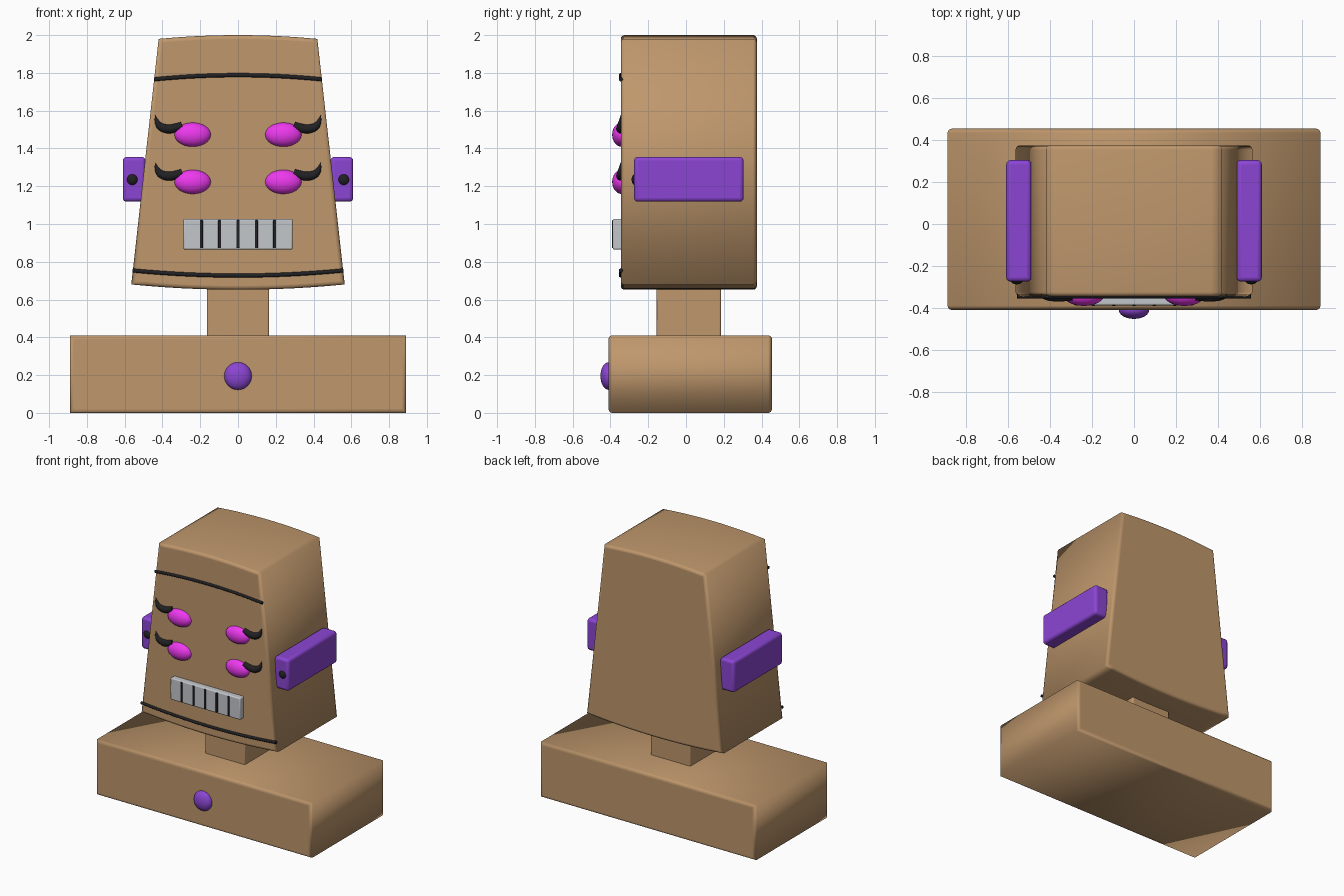
import bpy, math

if "Cube" in bpy.data.objects:
    bpy.data.objects.remove(bpy.data.objects["Cube"])


def material(name, rgb):
    m = bpy.data.materials.new(name)
    m.diffuse_color = (*rgb, 1)
    m.use_nodes = True
    m.node_tree.nodes["Principled BSDF"].inputs["Base Color"].default_value = m.diffuse_color
    return m


TAN = material("tan", (0.52, 0.31, 0.15))
PURPLE = material("purple", (0.26, 0.06, 0.65))
PINK = material("magenta", (0.85, 0.04, 0.86))
BLACK = material("black", (0.015, 0.015, 0.017))
SILVER = material("silver", (0.55, 0.57, 0.6))


def arc(half, z_end, z_mid, n=16):
    """Shallow parabola-like bow from -half to +half."""
    ts = [-1 + 2 * i / n for i in range(n + 1)]
    return [(half * t, z_mid + (z_end - z_mid) * t * t) for t in ts]


def slab(name, profile, y0, y1, mat, bevel=0.02):
    """Front-view profile extruded along y with rounded front and back rims."""
    cu = bpy.data.curves.new(name, 'CURVE')
    cu.dimensions = '2D'
    cu.fill_mode = 'BOTH'
    sp = cu.splines.new('POLY')
    sp.points.add(len(profile) - 1)
    for p, (x, z) in zip(sp.points, profile):
        p.co = (x, z, 0, 1)
    sp.use_cyclic_u = True
    cu.extrude = (y1 - y0) / 2 - bevel
    cu.bevel_depth = bevel
    cu.offset = -bevel
    cu.bevel_resolution = 3
    ob = bpy.data.objects.new(name, cu)
    ob.rotation_euler.x = math.pi / 2
    ob.location.y = (y0 + y1) / 2
    cu.materials.append(mat)
    bpy.context.collection.objects.link(ob)
    return ob


def tube(name, pts, y, mat, radius, smooth=False):
    """Round tube through (x, z, radius factor) points on the face."""
    cu = bpy.data.curves.new(name, 'CURVE')
    cu.dimensions = '3D'
    sp = cu.splines.new('NURBS' if smooth else 'POLY')
    sp.points.add(len(pts) - 1)
    for p, (x, z, r) in zip(sp.points, pts):
        p.co = (x, y, z, 1)
        p.radius = r
    if smooth:
        sp.order_u = 3
        sp.use_endpoint_u = True
        sp.resolution_u = 6
    cu.bevel_depth = radius
    cu.bevel_resolution = 3
    cu.use_fill_caps = True
    cu.materials.append(mat)
    ob = bpy.data.objects.new(name, cu)
    bpy.context.collection.objects.link(ob)
    return ob


def box(name, lo, hi, mat, bevel=0.02):
    bpy.ops.mesh.primitive_cube_add(size=1, location=[(a + b) / 2 for a, b in zip(lo, hi)])
    ob = bpy.context.object
    ob.name = name
    ob.scale = [b - a for a, b in zip(lo, hi)]
    bpy.ops.object.transform_apply(location=False, rotation=False)
    mod = ob.modifiers.new("bevel", 'BEVEL')
    mod.width = bevel
    mod.segments = 3
    ob.data.materials.append(mat)
    bpy.ops.object.shade_smooth_by_angle()
    return ob


def ellipsoid(name, loc, radii, mat):
    bpy.ops.mesh.primitive_uv_sphere_add(segments=32, ring_count=16, radius=1, location=loc)
    ob = bpy.context.object
    ob.name = name
    ob.scale = radii
    ob.data.materials.append(mat)
    bpy.ops.object.shade_smooth()
    return ob


# Base, neck and tapered head with bowed top and bottom
slab("base", [(-0.89, 0), (0.89, 0), (0.89, 0.41), (-0.89, 0.41)], -0.41, 0.455, TAN)
box("neck", (-0.165, -0.155, 0.38), (0.165, 0.185, 0.70), TAN, 0.008)
slab("head", arc(0.565, 0.68, 0.652) + arc(0.42, 1.98, 2.0)[::-1], -0.345, 0.375, TAN)
ellipsoid("base_button", (0, -0.41, 0.195), (0.073, 0.043, 0.073), PURPLE)

# Dark bands across the forehead and chin
for name, half, z_end, z_mid in (("forehead_band", 0.443, 1.766, 1.788),
                                 ("chin_band", 0.558, 0.754, 0.727)):
    tube(name, [(x, z, 1) for x, z in arc(half, z_end, z_mid)], -0.345, BLACK, 0.011)

# Ears, ear knobs, eyes and curled lashes on both sides
LASH = [(0.295, 1.523, 0.8), (0.335, 1.505, 1.0), (0.385, 1.502, 1.0),
        (0.428, 1.525, 0.75), (0.439, 1.576, 0.03)]
for s, side in ((-1, "left"), (1, "right")):
    x0, x1 = sorted((s * 0.49, s * 0.61))
    box(f"ear_{side}", (x0, -0.275, 1.118), (x1, 0.305, 1.355), PURPLE)
    ellipsoid(f"ear_knob_{side}", (s * 0.56, -0.268, 1.235), (0.03, 0.02, 0.03), BLACK)
    for row, dz in (("upper", 0), ("lower", -0.25)):
        ellipsoid(f"eye_{row}_{side}", (s * 0.24, -0.34, 1.473 + dz), (0.097, 0.051, 0.064), PINK)
        tube(f"lash_{row}_{side}", [(s * x, z + dz, r) for x, z, r in LASH],
             -0.345, BLACK, 0.025, True)

# Mouth grille with vertical bars
box("mouth", (-0.289, -0.388, 0.865), (0.289, -0.33, 1.027), SILVER, 0.008)
for i in range(-2, 3):
    x = i * 0.097
    box(f"mouth_bar_{i + 3}", (x - 0.008, -0.392, 0.872), (x + 0.008, -0.36, 1.02), BLACK, 0.003)
